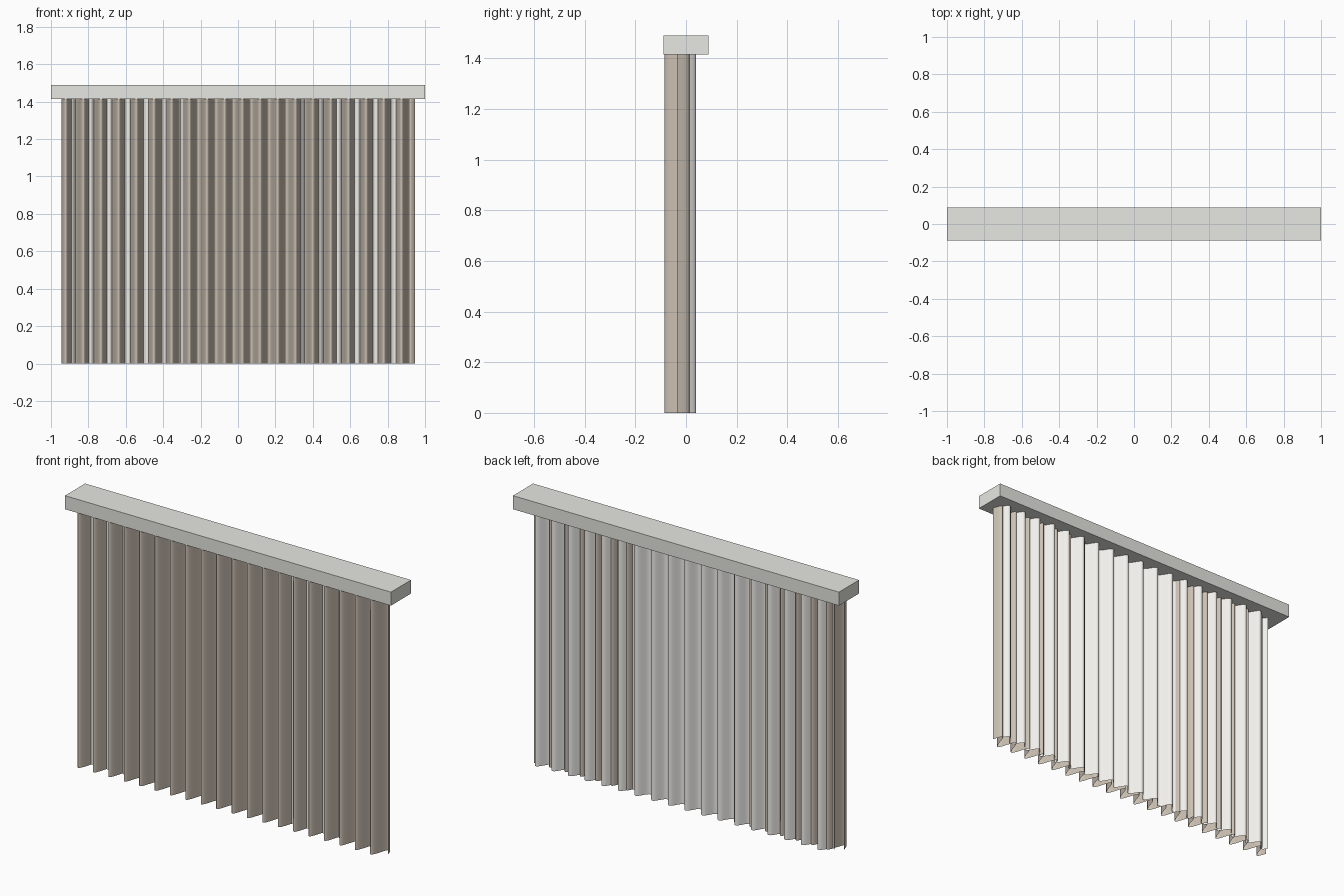
import bpy, bmesh, math

if "Cube" in bpy.data.objects:
    bpy.data.objects.remove(bpy.data.objects["Cube"])


def material(name, color):
    m = bpy.data.materials.new(name)
    m.diffuse_color = (*color, 1)
    m.use_nodes = True
    m.node_tree.nodes["Principled BSDF"].inputs["Base Color"].default_value = m.diffuse_color
    return m


def pleated_sheet(name, half, mid, amp, folds, bottom, top, mat, steps=16):
    """Thin hanging cloth whose plan is a sine wave along x."""
    bm = bmesh.new()
    n = folds * steps
    low, high = [], []
    for i in range(n + 1):
        t = i / n
        x = -half + 2 * half * t
        y = mid - amp * math.sin(2 * math.pi * folds * t)
        low.append(bm.verts.new((x, y, bottom)))
        high.append(bm.verts.new((x, y, top)))
    for i in range(n):
        bm.faces.new((low[i], low[i + 1], high[i + 1], high[i])).smooth = True
    mesh = bpy.data.meshes.new(name)
    bm.to_mesh(mesh)
    bm.free()
    mesh.materials.append(mat)
    ob = bpy.data.objects.new(name, mesh)
    bpy.context.collection.objects.link(ob)
    return ob


# Head rail
bpy.ops.mesh.primitive_cube_add(size=1, location=(0, 0, 1.4525))
rail = bpy.context.object
rail.name = "head_rail"
rail.scale = (2.0, 0.176, 0.075)
rail.data.materials.append(material("rail_grey", (0.80, 0.80, 0.76)))

# Front curtain with deep pleats and a shallower lining behind it
pleated_sheet("front_curtain", 0.945, -0.036, 0.049, 20, 0.0, 1.417,
              material("tan_fabric", (0.60, 0.53, 0.45)))
pleated_sheet("back_lining", 0.918, 0.012, 0.028, 18, 0.0, 1.417,
              material("white_lining", (0.88, 0.87, 0.84)))
